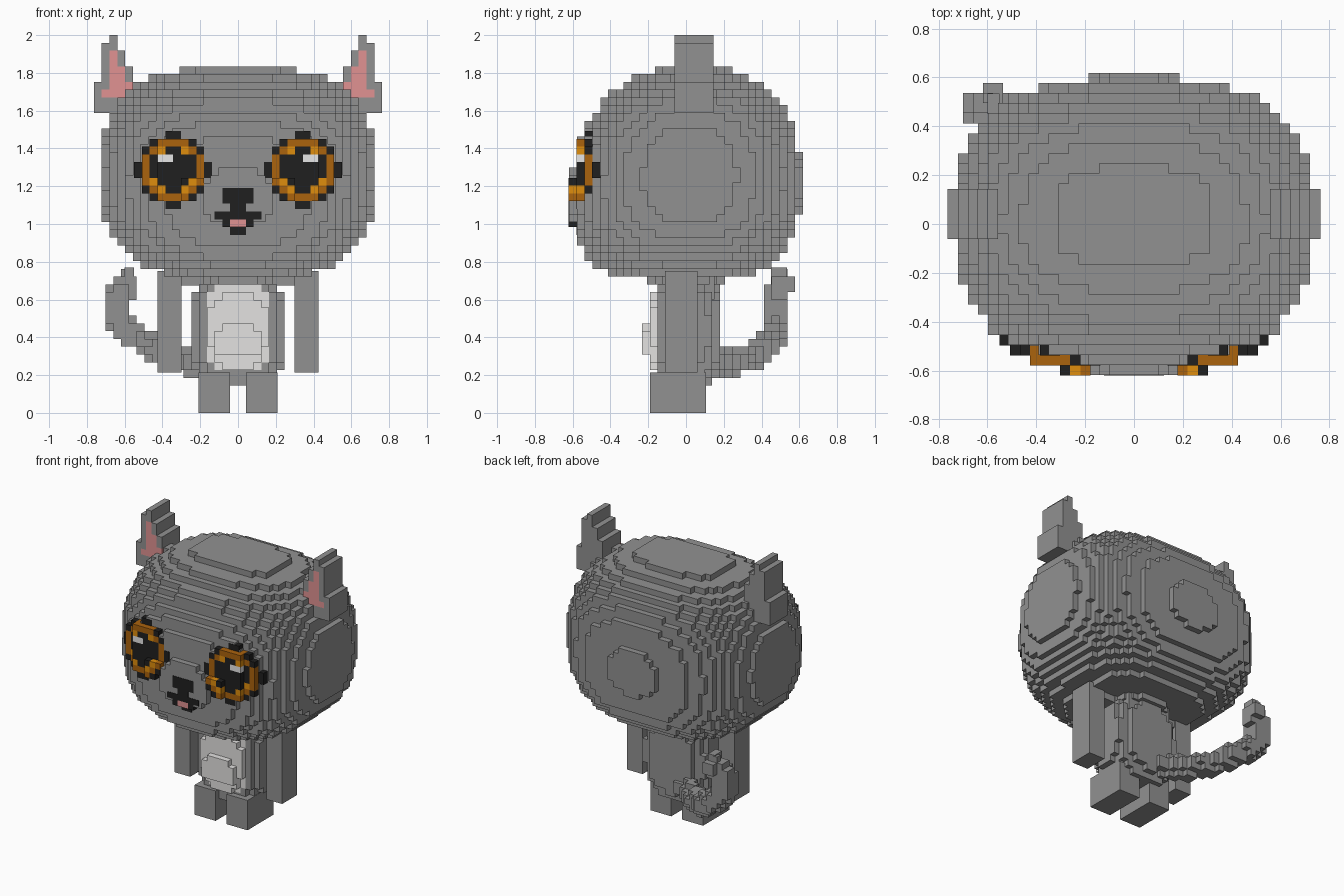
import bpy, bmesh
from mathutils import Vector

if "Cube" in bpy.data.objects:
    bpy.data.objects.remove(bpy.data.objects["Cube"])

V = 2 / 48.5          # edge of one small block
Z0 = 2 - 48 * V       # floor of the block grid

COLOURS = {
    "G": ("fur grey", (0.285, 0.285, 0.285)),
    "K": ("black", (0.014, 0.014, 0.014)),
    "O": ("amber", (0.41, 0.125, 0.004)),
    "B": ("bright amber", (0.74, 0.27, 0.004)),
    "P": ("pink", (0.75, 0.29, 0.29)),
    "L": ("belly light grey", (0.77, 0.76, 0.75)),
    "W": ("eye glint", (0.92, 0.92, 0.92)),
}
KEYS = list(COLOURS)
MATS = []
for label, rgb in COLOURS.values():
    m = bpy.data.materials.new(label)
    m.use_nodes = True
    m.diffuse_color = (*rgb, 1)
    m.node_tree.nodes["Principled BSDF"].inputs["Base Color"].default_value = (*rgb, 1)
    MATS.append(m)


def finish(name, bm):
    me = bpy.data.meshes.new(name)
    bmesh.ops.remove_doubles(bm, verts=bm.verts, dist=0.0005)
    bm.to_mesh(me)
    bm.free()
    for m in MATS:
        me.materials.append(m)
    bpy.context.collection.objects.link(bpy.data.objects.new(name, me))


def blocks(name, cells, origin):
    """Skin of a set of blocks: cells maps (i, j, k) to a colour key."""
    bm = bmesh.new()
    for c, key in cells.items():
        for axis in range(3):
            for side in (0, 1):
                n = list(c)
                n[axis] += 2 * side - 1
                if tuple(n) in cells:
                    continue
                u, w = (axis + 1) % 3, (axis + 2) % 3
                ring = [(0, 0), (1, 0), (1, 1), (0, 1)]
                verts = []
                for du, dw in ring if side else ring[::-1]:
                    p = list(c)
                    p[axis] += side
                    p[u] += du
                    p[w] += dw
                    verts.append(bm.verts.new(Vector(origin) + Vector(p) * V))
                bm.faces.new(verts).material_index = KEYS.index(key)
    finish(name, bm)


def add_box(bm, lo, hi, key="G"):
    lo, hi = Vector(lo), Vector(hi)
    verts = bmesh.ops.create_cube(bm, size=1)["verts"]
    for v in verts:
        v.co = (lo + hi) / 2 + v.co * (hi - lo)
    for f in {f for v in verts for f in v.link_faces}:
        f.material_index = KEYS.index(key)


def box(name, lo, hi):
    bm = bmesh.new()
    add_box(bm, lo, hi)
    finish(name, bm)


def mirrored_box(name, lo, hi):
    box("left_" + name, lo, hi)
    box("right_" + name, (-hi[0], lo[1], lo[2]), (-lo[0], hi[1], hi[2]))


def rounded(x, y, z, p, py):
    return abs(x) ** p + abs(y) ** py + abs(z) ** p < 1


# Head: rounded block, sagging slightly toward the muzzle
head = {}
for i in range(-18, 19):
    for j in range(-16, 16):
        for k in range(14, 46):
            x, y, z = i * V, (j + .5) * V, Z0 + (k + .5) * V
            sag = (y / .6) ** 2 * (.12 if y < 0 else .05)
            if rounded(x / .733, y / .604, (z - 1.268 + sag) / .572, 2.7, 2.25 if y < 0 else 2.7):
                head[i, j, k] = "G"
blocks("head", head, (-V / 2, 0, Z0))

# Ears: first column is the outermost
EAR = ["..G..", ".GG..", ".GPG.", ".GPG.", ".GPPG",
       ".GPPG", "GGPPP", "GPPPG", "GGGGG", "GGGGG"]
for side, name in ((1, "left_ear"), (-1, "right_ear")):
    ear = {}
    for r, row in enumerate(EAR):
        for e, key in enumerate(row):
            if key != ".":
                for j in range(-1, 4):
                    ear[side * (18 - e), j, 47 - r] = key if j == -1 else "G"
    blocks(name, ear, (-V / 2, -V / 2, Z0))

# Eyes: block columns that step back round the face; first column is outermost
EYE = ["....KK....", "..KOOOOK..", ".KOBKKBOK.", ".OKWWKKKO.", "KOKKKKKKOK",
       "KOKKKKKKOK", ".OBKKKKBO.", ".KOBKKBOK.", "..KOOOOK..", "....KK...."]
for side, name in ((1, "left_eye"), (-1, "right_eye")):
    bm = bmesh.new()
    for r, row in enumerate(EYE):
        for c, key in enumerate(row):
            if key == ".":
                continue
            x, z = .55 - (c + .5) * V, 1.492 - (r + .5) * V
            step = max((x > .3) + (x > .43) + (x > .51), (z > 1.24) + (z > 1.45))
            front = -.621 + step * V
            a, b = sorted((side * (x - V / 2), side * (x + V / 2)))
            add_box(bm, (a, front, z - V / 2), (b, front + 2 * V, z + V / 2), key)
    finish(name, bm)

# Nose, mouth and tongue
bm = bmesh.new()
for r, row in enumerate([".KKKK.", ".KKKK.", "..KK..", "KKKKKK", ".KPPK.", "..KK.."]):
    for c, key in enumerate(row):
        if key != ".":
            x, z = (c - 3) * V, 1.19 - r * V
            front = -.621 if r < 5 else -.58
            add_box(bm, (x, front, z - V), (x + V, front + 2 * V, z), key)
finish("nose_and_mouth", bm)

# Torso with a light chest patch and a bulging belly
SHIFT = .015
torso = {}
for i in range(-7, 7):
    for j in range(-5, 5):
        for k in range(3, 18):
            x, y, z = (i + .5) * V, (j + .5) * V + SHIFT, Z0 + (k + .5) * V
            if rounded(x / .26, y / .192, (z - .44) / .34, 2.6, 2.6):
                torso[i, j, k] = "G"
for i in range(-3, 3):
    for k in range(7, 11):
        if not (k == 10 and i in (-3, 2)):
            torso[i, -6, k] = "L"
for i, k in {(i, k) for i, j, k in torso}:
    if rounded((i + .5) * V / .175, 0, (Z0 + (k + .5) * V - .455) / .245, 2.5, 1):
        front = min(j for a, j, b in torso if (a, b) == (i, k))
        for j in {front, max(front, -5)}:
            torso[i, j, k] = "L"
blocks("torso", torso, (0, SHIFT, Z0))
box("shoulders", (-.31, -.06, .675), (.31, .05, .75))
box("neck", (-.17, -.11, .6), (.17, .15, .75))

# Limbs
mirrored_box("arm", (.3, -.11, .215), (.425, .06, .75))
mirrored_box("leg", (.043, -.19, 0), (.208, .105, .213))

# Tail: blocks along a curling path
PATH = [(-.1, .14, .27), (-.25, .25, .265), (-.38, .36, .3), (-.48, .44, .365),
        (-.59, .47, .43), (-.65, .475, .53), (-.64, .485, .62), (-.58, .5, .68)]
tail = {}
for a, b in zip(PATH, PATH[1:]):
    for s in range(9):
        p = Vector(a).lerp(Vector(b), s / 8)
        ci, cj, ck = (round(t / V) for t in (p.x, p.y, p.z - Z0))
        for i in range(ci - 3, ci + 3):
            for j in range(cj - 3, cj + 3):
                for k in range(ck - 3, ck + 3):
                    q = Vector((i + .5, j + .5, k + .5)) * V + Vector((0, 0, Z0))
                    if (q - p).length < .067:
                        tail[i, j, k] = "G"
blocks("tail", tail, (0, 0, Z0))
box("tail_tip", (-.6, .45, .68), (-.55, .535, .77))
